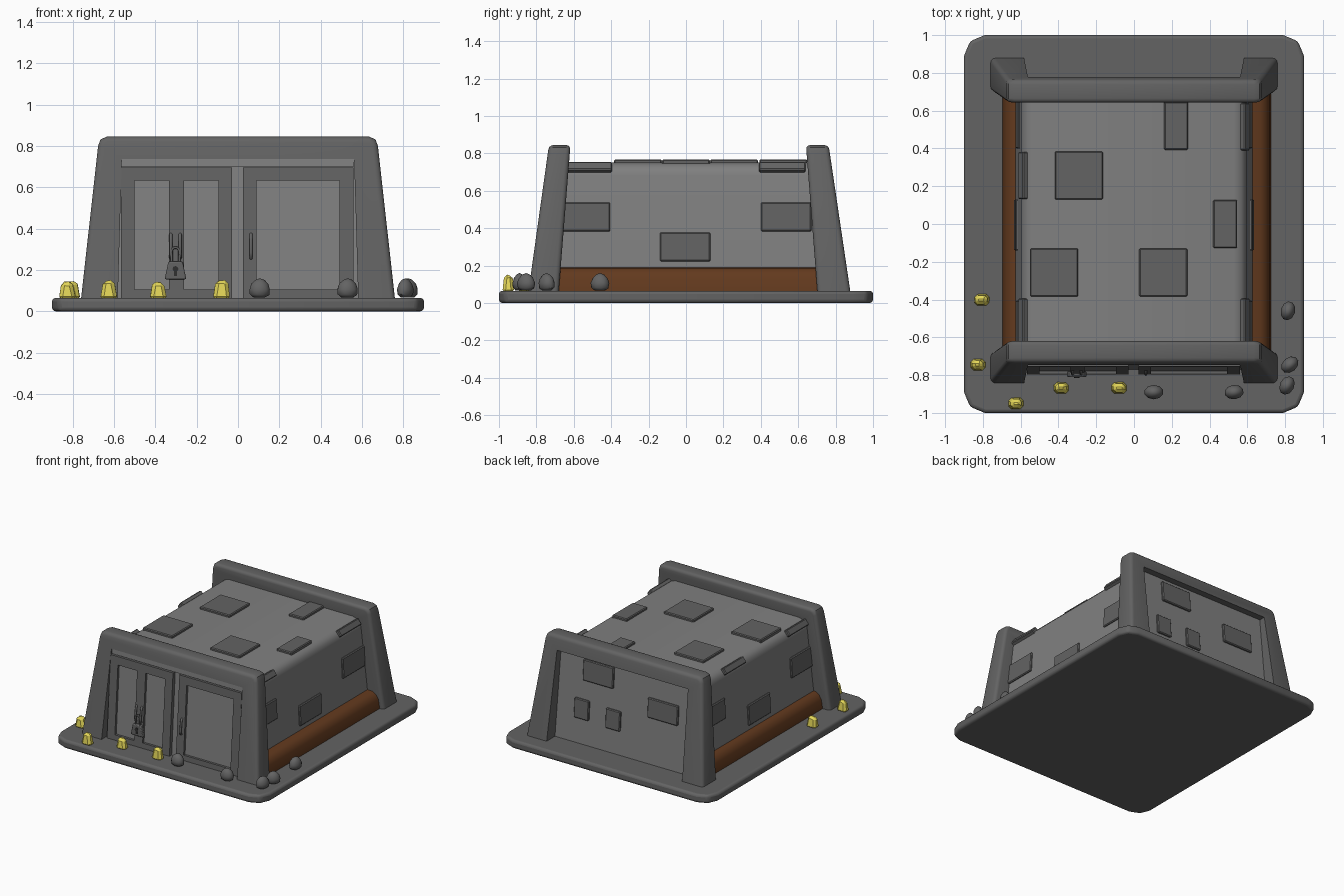
import bpy, bmesh, math, random
from mathutils import Matrix, Vector

if "Cube" in bpy.data.objects:
    bpy.data.objects.remove(bpy.data.objects["Cube"])

random.seed(4)
FLOOR = 0.065


def material(name, color):
    m = bpy.data.materials.new(name)
    m.diffuse_color = color
    m.use_nodes = True
    m.node_tree.nodes["Principled BSDF"].inputs["Base Color"].default_value = m.diffuse_color
    return m


YELLOW = material("yellow_ore", (0.78, 0.68, 0.10, 1))
BROWN = material("brown_trim", (0.125, 0.042, 0.013, 1))
DARK = material("dark_stone", (0.125, 0.125, 0.125, 1))
LIGHT = material("light_stone", (0.215, 0.215, 0.215, 1))
BLACK = material("keyhole_black", (0.03, 0.03, 0.03, 1))


def finish(name, bm, mat=DARK, bevel=0, segs=2, smooth=True):
    bmesh.ops.recalc_face_normals(bm, faces=bm.faces)
    me = bpy.data.meshes.new(name)
    bm.to_mesh(me)
    bm.free()
    ob = bpy.data.objects.new(name, me)
    bpy.context.collection.objects.link(ob)
    me.materials.append(mat)
    if bevel:
        b = ob.modifiers.new("bevel", 'BEVEL')
        b.width, b.segments, b.limit_method = bevel, segs, 'ANGLE'
    if smooth:
        bpy.ops.object.select_all(action='DESELECT')
        ob.select_set(True)
        bpy.context.view_layer.objects.active = ob
        bpy.ops.object.shade_smooth_by_angle(angle=math.radians(35))
    return ob


def prism(outline, place_a, place_b):
    """Close an outline into a solid between two placing functions."""
    bm = bmesh.new()
    a = [bm.verts.new(place_a(*p)) for p in outline]
    b = [bm.verts.new(place_b(*p)) for p in outline]
    bm.faces.new(a)
    bm.faces.new(b[::-1])
    n = len(a)
    for i in range(n):
        j = (i + 1) % n
        bm.faces.new((a[j], a[i], b[i], b[j]))
    return bm


def boxes(name, specs, lean=0.0, mat=DARK):
    """Several x0,x1,y0,y1,z0,z1 boxes in one object, sheared in y with height."""
    bm = bmesh.new()
    for x0, x1, y0, y1, z0, z1 in specs:
        vs = bmesh.ops.create_cube(bm, size=1)['verts']
        for v in vs:
            v.co = Vector((x1 if v.co.x > 0 else x0, y1 if v.co.y > 0 else y0,
                           z1 if v.co.z > 0 else z0))
            v.co.y += lean * (v.co.z - FLOOR)
    return finish(name, bm, mat)


def tile(name, loc, size, rot=(0, 0, 0)):
    bm = bmesh.new()
    bmesh.ops.create_cube(bm, size=1)
    for v in bm.verts:
        v.co = Vector(v.co[i] * size[i] for i in range(3))
    ob = finish(name, bm, bevel=0.006, segs=1, smooth=False)
    ob.location, ob.rotation_euler = loc, rot


def rod(name, pts, radius):
    cu = bpy.data.curves.new(name, 'CURVE')
    cu.dimensions, cu.bevel_depth, cu.bevel_resolution = '3D', radius, 2
    cu.use_fill_caps = True
    cu.materials.append(DARK)
    sp = cu.splines.new('POLY')
    sp.points.add(len(pts) - 1)
    for p, co in zip(sp.points, pts):
        p.co = (*co, 1)
    bpy.context.collection.objects.link(bpy.data.objects.new(name, cu))


# Base slab with rounded corners
bm = bmesh.new()
bmesh.ops.create_cube(bm, size=1)
bmesh.ops.transform(bm, matrix=Matrix.Translation((0, 0, FLOOR / 2)) @ Matrix.Diagonal((1.8, 2, FLOOR, 1)), verts=bm.verts)
corners = [e for e in bm.edges if abs(e.verts[0].co.z - e.verts[1].co.z) > 0.01]
bmesh.ops.bevel(bm, geom=corners, offset=0.11, segments=2, profile=0.5, affect='EDGES')
finish("base_slab", bm, bevel=0.018, segs=3)

# Main body: tapered block with rounded roof shoulders
ROOF = 0.75
side = [(-0.634, 0.05), (0.634, 0.05), (0.598, 0.68), (0.591, 0.712), (0.567, 0.738), (0.53, ROOF),
        (-0.53, ROOF), (-0.567, 0.738), (-0.591, 0.712), (-0.598, 0.68)]
bm = prism(side, lambda x, z: (x, -0.77 + 0.07 * (z - FLOOR), z),
           lambda x, z: (x, 0.775 - 0.07 * (z - FLOOR), z))
finish("building_body", bm, LIGHT)

# Portal frames, front and back
frame = [(-0.76, 0.055), (-0.677, 0.80), (-0.665, 0.832), (-0.635, 0.845),
         (0.635, 0.845), (0.665, 0.832), (0.677, 0.80), (0.76, 0.055),
         (0.582, 0.055), (0.562, 0.738), (-0.562, 0.738), (-0.582, 0.055)]
for name, s, out0, out_k, in0, in_k in (("front_frame", -1, 0.842, 0.14, 0.68, 0.08),
                                        ("back_frame", 1, 0.878, 0.148, 0.702, 0.078)):
    bm = prism(frame, lambda x, z: (x, s * (out0 - out_k * (z - FLOOR)), z),
               lambda x, z: (x, s * (in0 - in_k * (z - FLOOR)), z))
    bm.verts.ensure_lookup_table()
    bm.verts.index_update()
    outer = {bm.verts[k * 12 + i] for k in (0, 1) for i in range(8)}
    rim = [e for e in bm.edges if set(e.verts) <= outer and
           (e.verts[0].index // 12) == (e.verts[1].index // 12)]
    bmesh.ops.bevel(bm, geom=rim, offset=0.024, segments=3, profile=0.5, affect='EDGES')
    finish(name, bm)

# Brown skirting along both sides
for name, s, w in (("right_skirt", 1, 0.725), ("left_skirt", -1, 0.697)):
    prof = [(0.58, 0.06), (w, 0.06), (w - 0.008, 0.135), (w - 0.025, 0.168), (w - 0.055, 0.188), (0.58, 0.19)]
    bm = prism(prof, lambda x, z: (s * x, -0.70, z), lambda x, z: (s * x, 0.72, z))
    finish(name, bm, BROWN)

# Doors: raised stiles and rails over lighter panels
LEAN, F, B = 0.07, -0.798, -0.75


def door(name, x0, x1, windows):
    z0, z1, w0, w1 = 0.06, 0.695, 0.105, 0.632
    specs = [(x0, x1, F, B, z0, w0), (x0, x1, F, B, w1, z1)]
    edges = [x0] + [v for w in windows for v in w] + [x1]
    for a, b in zip(edges[::2], edges[1::2]):
        specs.append((a, b, F, B, w0, w1))
    boxes(name, specs, LEAN)
    boxes(name + "_panel", [(x0 + 0.01, x1 - 0.01, F + 0.018, B, w0, w1)], LEAN, LIGHT)


door("left_door", -0.566, -0.03, [(-0.5, -0.335), (-0.262, -0.095)])
door("right_door", 0.025, 0.56, [(0.09, 0.492)])
boxes("door_lintel", [(-0.566, 0.562, F + 0.01, B, 0.70, 0.745)], LEAN, LIGHT)


# Door handles
def handle(name, x):
    y = F + 0.02
    rod(name, [(x, y + 0.01, 0.25), (x, y - 0.014, 0.262), (x, y - 0.018, 0.285),
               (x, y - 0.01, 0.345), (x, y - 0.004, 0.368), (x, y + 0.02, 0.38)], 0.008)


for name, x in (("left_handle_a", -0.325), ("left_handle_b", -0.28), ("right_handle", 0.063)):
    handle(name, x)

# Padlock with shackle and keyhole
out = [(-0.355, 0.155), (-0.25, 0.155), (-0.268, 0.24), (-0.337, 0.24)]
finish("padlock_body", prism(out, lambda x, z: (x, -0.811, z), lambda x, z: (x, -0.78, z)), bevel=0.006)
arc = [(-0.3025 + 0.019 * math.cos(t * math.pi / 6), -0.796, 0.29 + 0.019 * math.sin(t * math.pi / 6)) for t in range(7)]
rod("padlock_shackle", [(-0.2835, -0.796, 0.23)] + arc + [(-0.3215, -0.796, 0.23)], 0.006)
bm = bmesh.new()
bmesh.ops.create_cone(bm, cap_ends=True, segments=12, radius1=0.014, radius2=0.014, depth=0.008,
                      matrix=Matrix.Translation((-0.3025, -0.811, 0.205)) @ Matrix.Rotation(math.pi / 2, 4, 'X'))
finish("keyhole_disc", bm, BLACK)
boxes("keyhole_slot", [(-0.309, -0.296, -0.815, -0.807, 0.172, 0.2)], mat=BLACK)

# Roof tiles
for i, (x, y, w) in enumerate([(-0.292, 0.257, 0.255), (-0.423, -0.257, 0.255), (0.155, -0.257, 0.255),
                               (0.223, 0.52, 0.127), (0.483, 0.0, 0.127)]):
    tile(f"roof_tile_{i}", (x, y, ROOF), (w, 0.255, 0.036))

# Side wall tiles and tilted shoulder tiles
for s, label, ys in ((1, "right", (-0.52, 0.515)), (-1, "left", (-0.52, 0.257))):
    for i, (y, z) in enumerate([(-0.54, 0.46), (-0.005, 0.30), (0.535, 0.46)]):
        tile(f"{label}_wall_tile_{i}", (s * (0.631 - 0.057 * z), y, z), (0.036, 0.27, 0.155), (0, -s * 0.057, 0))
    for i, y in enumerate(ys):
        tile(f"{label}_shoulder_tile_{i}", (s * 0.587, y, 0.725), (0.034, 0.25, 0.052), (0, -s * 0.6, 0))

# Back wall tiles
for i, (x, z, w, h) in enumerate([(0.23, 0.63, 0.26, 0.16), (-0.33, 0.49, 0.26, 0.15),
                                  (0.36, 0.33, 0.125, 0.15), (0.09, 0.32, 0.125, 0.15)]):
    tile(f"back_tile_{i}", (x, 0.773 - 0.07 * (z - FLOOR), z), (w, 0.036, h), (0.07, 0, 0))

# Yellow ore nuggets: tapered chunky blocks
for i, (x, y) in enumerate([(-0.805, -0.402), (-0.825, -0.745), (-0.625, -0.95), (-0.385, -0.868), (-0.08, -0.868)]):
    bm = bmesh.new()
    bmesh.ops.create_cube(bm, size=1)
    for v in bm.verts:
        top = v.co.z > 0
        k = 0.68 if top else 1.0
        v.co = Vector((v.co.x * 0.084 * k + (random.uniform(-0.01, 0.004) if top else 0), v.co.y * 0.064 * k,
                       0.15 + random.uniform(-0.014, 0.006) if top else 0.055))
    ob = finish(f"ore_nugget_{i}", bm, YELLOW, bevel=0.016, segs=1, smooth=False)
    ob.location = (x, y, 0)

# Grey rocks: egg-shaped lumps
for i, (x, y, r) in enumerate([(0.105, -0.89, 0), (0.53, -0.89, 0.1), (0.81, -0.855, 1.1), (0.825, -0.745, 0.7), (0.815, -0.46, 1.3)]):
    bm = bmesh.new()
    bmesh.ops.create_icosphere(bm, subdivisions=2, radius=1)
    for v in bm.verts:
        k = 1 - 0.15 * v.co.z
        v.co = Vector((v.co.x * 0.051 * k, v.co.y * 0.038 * k, 0.107 + max(v.co.z, -0.75) * 0.053))
    ob = finish(f"grey_rock_{i}", bm)
    ob.location, ob.rotation_euler = (x, y, 0), (0, 0, r)
